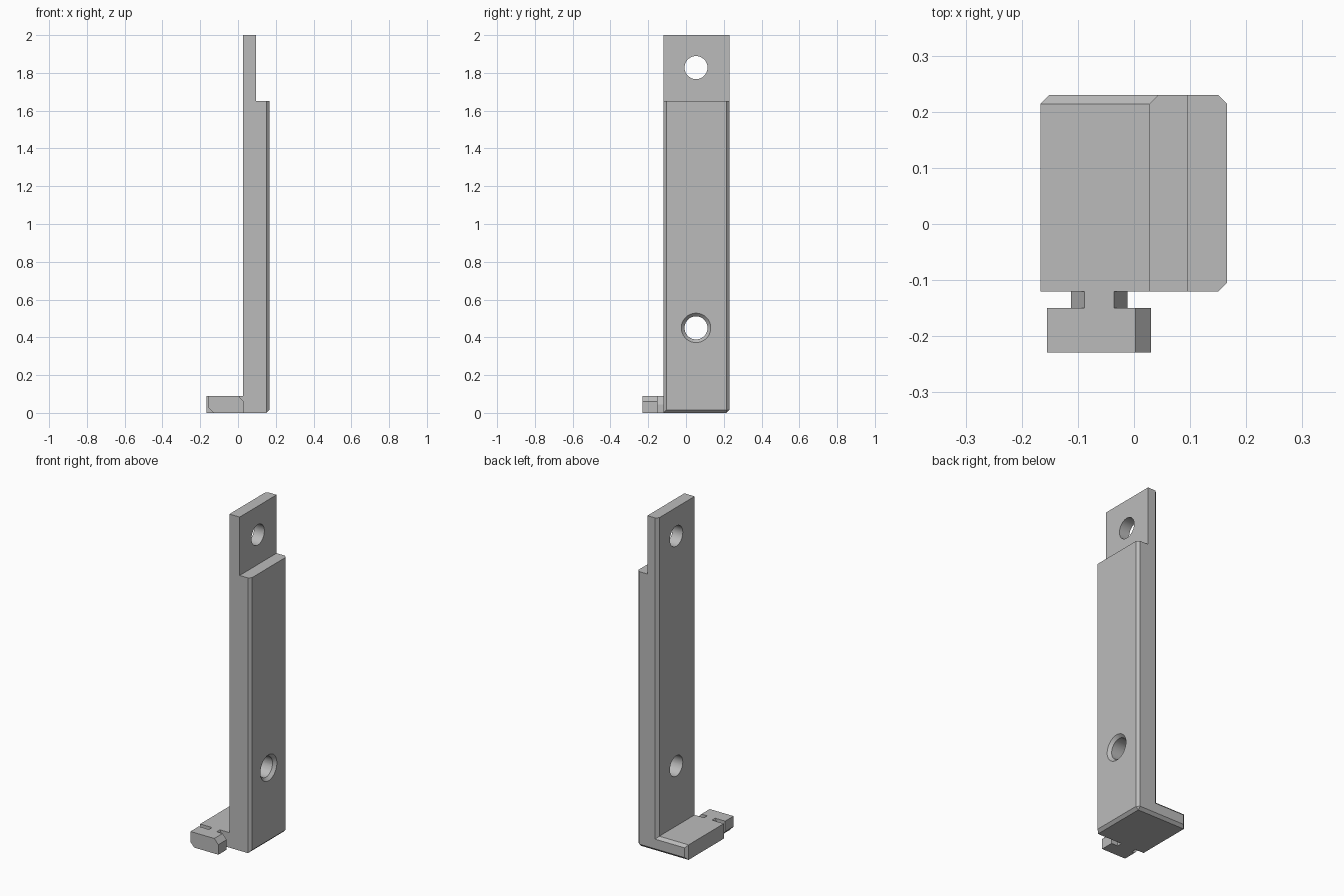
import bpy, bmesh, math
from mathutils import Matrix, Vector

cube = bpy.data.objects.get("Cube")
if cube:
    bpy.data.objects.remove(cube, do_unlink=True)

grey = bpy.data.materials.new("plain grey")
grey.use_nodes = True
colour = (0.5, 0.5, 0.5, 1)
grey.diffuse_color = colour
grey.node_tree.nodes["Principled BSDF"].inputs["Base Color"].default_value = colour

FRONT, BACK = -0.12, 0.23
OUTER, INNER, TIP = 0.166, 0.027, -0.167
FOOT_TOP, SHOULDER, CHAMFER = 0.09, 1.65, 0.016


def finish(bm, name):
    bmesh.ops.recalc_face_normals(bm, faces=bm.faces)
    mesh = bpy.data.meshes.new(name)
    bm.to_mesh(mesh)
    bm.free()
    mesh.materials.append(grey)
    obj = bpy.data.objects.new(name, mesh)
    bpy.context.scene.collection.objects.link(obj)
    return obj


def extrude_profile(points, y0, y1):
    """Extrude an x-z outline along y."""
    bm = bmesh.new()
    face = bm.faces.new([bm.verts.new((x, y0, z)) for x, z in points])
    made = bmesh.ops.extrude_face_region(bm, geom=[face])["geom"]
    verts = [v for v in made if isinstance(v, bmesh.types.BMVert)]
    bmesh.ops.translate(bm, verts=verts, vec=(0, y1 - y0, 0))
    bmesh.ops.recalc_face_normals(bm, faces=bm.faces)
    return bm


def near(a, b):
    return abs(a - b) < 1e-4


def is_chamfered(edge):
    a, b = (v.co for v in edge.verts)
    mid = (a + b) / 2
    if near(a.x, OUTER) and near(b.x, OUTER):
        return not near(mid.z, SHOULDER)
    if near(a.y, BACK) and near(b.y, BACK):
        return (near(mid.x, TIP) or near(mid.x, INNER)
                or near(mid.z, 0) or near(mid.z, FOOT_TOP))
    return False


# L-shaped bracket with a thinner tongue on top
bm = extrude_profile([(TIP, 0), (OUTER, 0), (OUTER, SHOULDER), (0.095, SHOULDER),
                      (0.095, 2), (INNER, 2), (INNER, FOOT_TOP), (TIP, FOOT_TOP)],
                     FRONT, BACK)
bmesh.ops.bevel(bm, geom=[e for e in bm.edges if is_chamfered(e)], offset=CHAMFER,
                segments=1, affect='EDGES', clamp_overlap=False)
bracket = finish(bm, "bracket")


# Screw holes, the lower one countersunk
def drill(name, x, z, r1, r2, depth):
    bm = bmesh.new()
    place = Matrix.Translation(Vector((x, 0.053, z))) @ Matrix.Rotation(math.pi / 2, 4, 'Y')
    bmesh.ops.create_cone(bm, cap_ends=True, segments=48, radius1=r1, radius2=r2,
                          depth=depth, matrix=place)
    cutter = finish(bm, name)
    mod = bracket.modifiers.new(name, 'BOOLEAN')
    mod.operation, mod.object, mod.solver = 'DIFFERENCE', cutter, 'EXACT'
    bpy.context.view_layer.objects.active = bracket
    bpy.ops.object.modifier_apply(modifier=name)
    bpy.data.objects.remove(cutter, do_unlink=True)


drill("upper_hole", 0.08, 1.828, 0.061, 0.061, 0.5)
drill("lower_hole", 0.08, 0.45, 0.061, 0.061, 0.5)
drill("countersink", OUTER, 0.45, 0.058, 0.098, 0.04)

# Neck and cross bar of the clip in front of the foot
finish(extrude_profile([(-0.112, 0), (-0.012, 0), (-0.012, 0.045), (-0.036, FOOT_TOP),
                        (-0.088, FOOT_TOP), (-0.112, 0.045)], -0.151, FRONT), "clip_neck")
finish(extrude_profile([(-0.13, 0), (0.03, 0), (0.03, 0.06), (0.003, FOOT_TOP),
                        (-0.155, FOOT_TOP), (-0.155, 0.027)], -0.229, -0.15), "clip_bar")

bpy.ops.object.select_all(action='DESELECT')
bracket.select_set(True)
bpy.context.view_layer.objects.active = bracket
bpy.ops.object.shade_smooth_by_angle(angle=math.radians(25))
